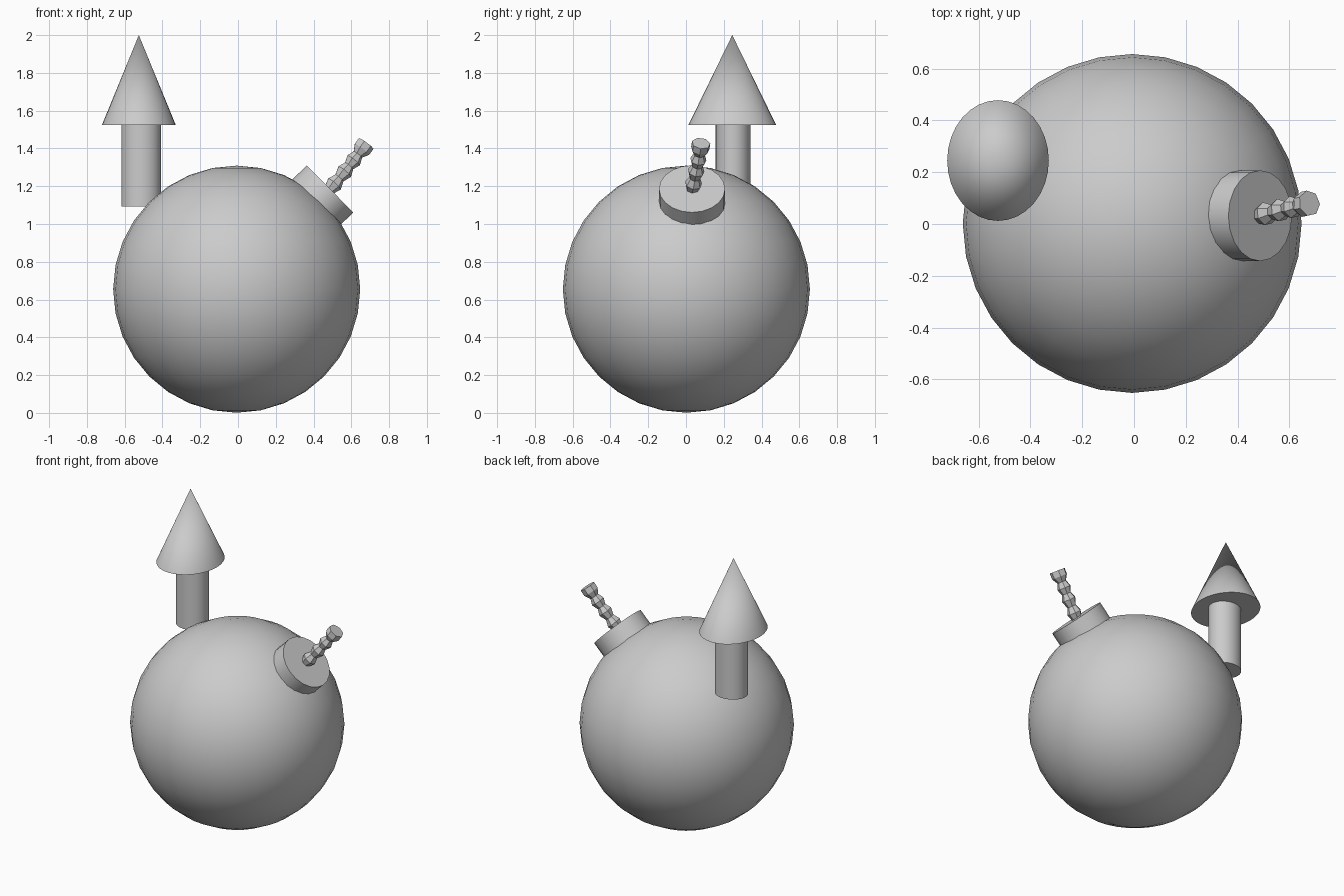
import bpy, bmesh, math
from mathutils import Vector, Matrix

if "Cube" in bpy.data.objects:
    bpy.data.objects.remove(bpy.data.objects["Cube"])

grey = bpy.data.materials.new("plain grey")
grey.diffuse_color = (0.6, 0.6, 0.6, 1)
grey.use_nodes = True
grey.node_tree.nodes["Principled BSDF"].inputs["Base Color"].default_value = grey.diffuse_color


def finish(name, bm, matrix=None, smooth=True):
    bmesh.ops.recalc_face_normals(bm, faces=bm.faces)
    if matrix:
        bm.transform(matrix)
    me = bpy.data.meshes.new(name)
    bm.to_mesh(me)
    bm.free()
    me.materials.append(grey)
    for p in me.polygons:
        p.use_smooth = smooth
    if smooth:
        me.set_sharp_from_angle(angle=math.radians(35))
    ob = bpy.data.objects.new(name, me)
    bpy.context.collection.objects.link(ob)
    return ob


def cone(name, r1, r2, depth, matrix, sides=32):
    bm = bmesh.new()
    bmesh.ops.create_cone(bm, cap_ends=True, segments=sides,
                          radius1=r1, radius2=r2, depth=depth)
    finish(name, bm, matrix)


def placed(loc, scale=(1, 1, 1)):
    return Matrix.Translation(loc) @ Matrix.Diagonal((*scale, 1))


# round body
bm = bmesh.new()
bmesh.ops.create_uvsphere(bm, u_segments=32, v_segments=16, radius=0.654)
finish("body", bm, placed((-0.007, 0.002, 0.655)))

# upright arrow: slightly oval shaft and head
cone("arrow_shaft", 1, 1, 0.45, placed((-0.513, 0.25, 1.317), (0.105, 0.0925, 1)))
cone("arrow_head", 1, 0, 0.477, placed((-0.525, 0.245, 1.7615), (0.196, 0.233, 1)))

# tilted neck plug
axis = Vector((0.71, 0, 0.70)).normalized()
outer = Vector((0.487, 0.032, 1.186))
depth = 0.14
cone("neck", 0.175, 0.175, depth,
     Matrix.Translation(outer - axis * depth / 2) @ axis.to_track_quat('Z', 'Y').to_matrix().to_4x4(), 20)

# beaded fuse: rings along a slightly bent path (position, radius)
start, end = outer - axis * 0.01, Vector((0.677, 0.08, 1.427))
rings = [(0, .03), (.14, .046), (.27, .029), (.41, .045), (.53, .029),
         (.65, .044), (.77, .029), (.88, .05), (1, .05)]
sides = 7
mid = (start + end) / 2 + Vector((0.006, 0.004, -0.005))


def path(t):
    return start * (1 - t) ** 2 + mid * 2 * t * (1 - t) + end * t * t


bm = bmesh.new()
loops = []
for t, r in rings:
    d = path(t + 0.01) - path(t - 0.01)
    q = d.to_track_quat('Z', 'Y')
    loops.append([bm.verts.new(path(t) + q @ Vector((r * math.cos(a), r * math.sin(a), 0)))
                  for a in (2 * math.pi * i / sides for i in range(sides))])
for a, b in zip(loops, loops[1:]):
    for i in range(sides):
        j = (i + 1) % sides
        bm.faces.new((a[i], a[j], b[j], b[i]))
bm.faces.new(loops[0])
bm.faces.new(loops[-1])
finish("fuse", bm, smooth=False)
